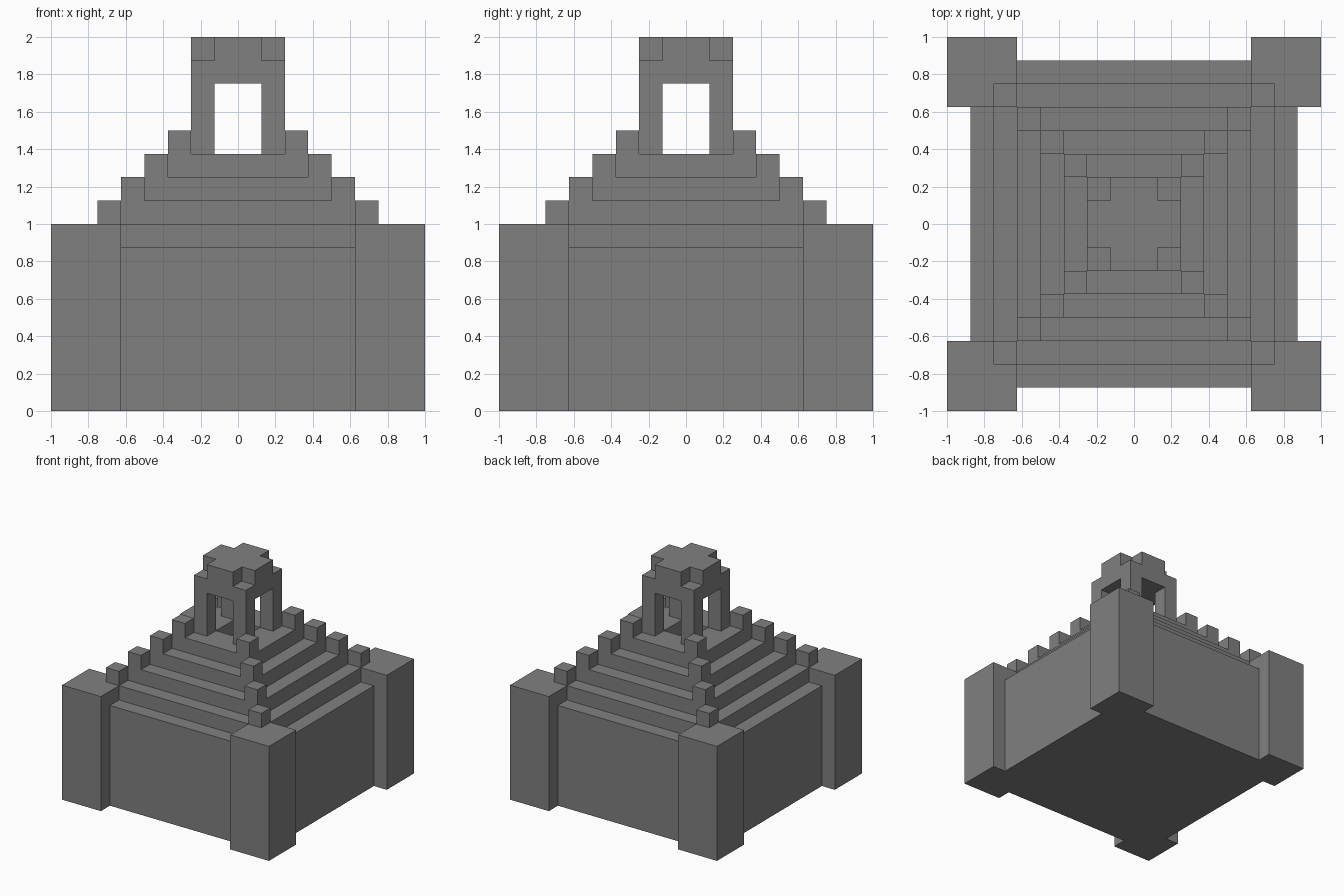
import bpy
import bmesh
from mathutils import Matrix
from math import pi

cube = bpy.data.objects.get("Cube")
if cube:
    bpy.data.objects.remove(cube, do_unlink=True)

U = 0.125  # one block; all sizes below are in blocks

stone = bpy.data.materials.new("grey_stone")
stone.use_nodes = True
stone.diffuse_color = (0.216, 0.216, 0.216, 1)
bsdf = next(n for n in stone.node_tree.nodes if n.type == 'BSDF_PRINCIPLED')
bsdf.inputs["Base Color"].default_value = stone.diffuse_color
bsdf.inputs["Roughness"].default_value = 0.9


def blocks(name, boxes, turns=1):
    """Make one object from (low corner, high corner) boxes, repeated by quarter turns."""
    bm = bmesh.new()
    for turn in range(turns):
        spin = Matrix.Rotation(turn * pi / 2, 4, 'Z')
        for low, high in boxes:
            centre = [(a + b) / 2 * U for a, b in zip(low, high)]
            size = [(b - a) * U for a, b in zip(low, high)]
            matrix = spin @ Matrix.Translation(centre) @ Matrix.Diagonal((*size, 1))
            bmesh.ops.create_cube(bm, size=1, matrix=matrix)
    mesh = bpy.data.meshes.new(name)
    bm.to_mesh(mesh)
    bm.free()
    mesh.materials.append(stone)
    obj = bpy.data.objects.new(name, mesh)
    bpy.context.collection.objects.link(obj)


def corners(name, inner, outer, bottom, top):
    blocks(name, [((inner, inner, bottom), (outer, outer, top))], 4)


# Base: floor, four walls and heavy corner pillars
blocks("floor", [((-5, -5, 0), (5, 5, 1))])
blocks("walls", [((-5, -7, 0), (5, -5, 7))], 4)
corners("corner_pillars", 5, 8, 0, 8)

# Stepped roof: hollow square tiers, each with a post on its corners
for i in range(4):
    outer, bottom = 6 - i, 7 + i
    inner = outer - 2
    blocks(f"roof_tier_{i + 1}",
           [((-outer, -outer, bottom), (inner, -inner, bottom + 1))], 4)
    corners(f"corner_posts_{i + 1}", outer - 1, outer, bottom + 1, bottom + 2)

# Open lantern on top, with a cross-shaped cap
corners("lantern_legs", 1, 2, 11, 14)
blocks("lantern_roof", [((-2, -2, 14), (2, 2, 15))])
blocks("lantern_cap", [((-2, -1, 15), (2, 1, 16)),
                       ((-1, -2, 15), (1, -1, 16)),
                       ((-1, 1, 15), (1, 2, 16))])
